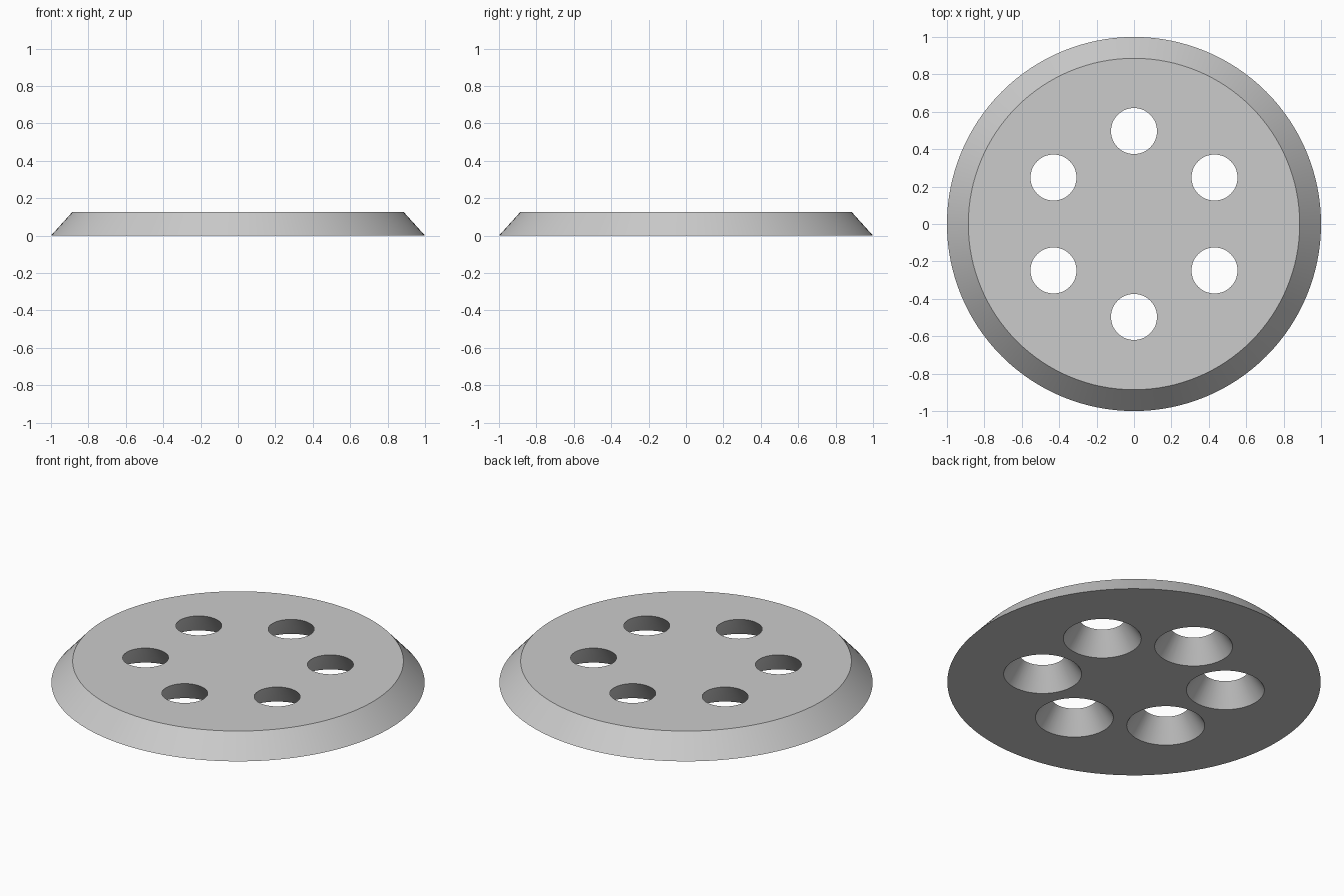
import bpy
import math

cube = bpy.data.objects.get("Cube")
if cube:
    bpy.data.objects.remove(cube, do_unlink=True)

HEIGHT = 0.126
BASE_R, TOP_R = 1.0, 0.886
HOLE_BOTTOM_R, HOLE_TOP_R = 0.209, 0.123
HOLE_RING_R, HOLE_COUNT = 0.497, 6
OVERSHOOT = 0.02

grey = bpy.data.materials.new("light grey")
grey.use_nodes = True
colour = (0.6, 0.6, 0.6, 1)
grey.diffuse_color = colour
grey.node_tree.nodes["Principled BSDF"].inputs["Base Color"].default_value = colour


def frustum(name, sides, r_bottom, r_top, z_bottom, z_top, x=0, y=0):
    bpy.ops.mesh.primitive_cone_add(
        vertices=sides, radius1=r_bottom, radius2=r_top,
        depth=z_top - z_bottom, location=(x, y, (z_bottom + z_top) / 2))
    obj = bpy.context.object
    obj.name = name
    obj.data.materials.append(grey)
    return obj


# Disc with a sloped rim
disc = frustum("disc", 128, BASE_R, TOP_R, 0, HEIGHT)

# Ring of conical holes, wider underneath; cutters continue the slope past both faces
flare = (HOLE_BOTTOM_R - HOLE_TOP_R) / HEIGHT * OVERSHOOT
for i in range(HOLE_COUNT):
    angle = math.radians(90) + math.tau * i / HOLE_COUNT
    cutter = frustum("hole_cutter", 64, HOLE_BOTTOM_R + flare, HOLE_TOP_R - flare,
                     -OVERSHOOT, HEIGHT + OVERSHOOT,
                     HOLE_RING_R * math.cos(angle), HOLE_RING_R * math.sin(angle))
    cutter.hide_render = True
    bpy.ops.object.select_all(action="DESELECT")
    disc.select_set(True)
    bpy.context.view_layer.objects.active = disc
    cut = disc.modifiers.new("hole", "BOOLEAN")
    cut.operation = "DIFFERENCE"
    cut.solver = "EXACT"
    cut.object = cutter
    bpy.ops.object.modifier_apply(modifier=cut.name)
    bpy.data.objects.remove(cutter, do_unlink=True)

# Smooth walls with crisp rims
bpy.ops.object.shade_smooth_by_angle(angle=math.radians(30))
